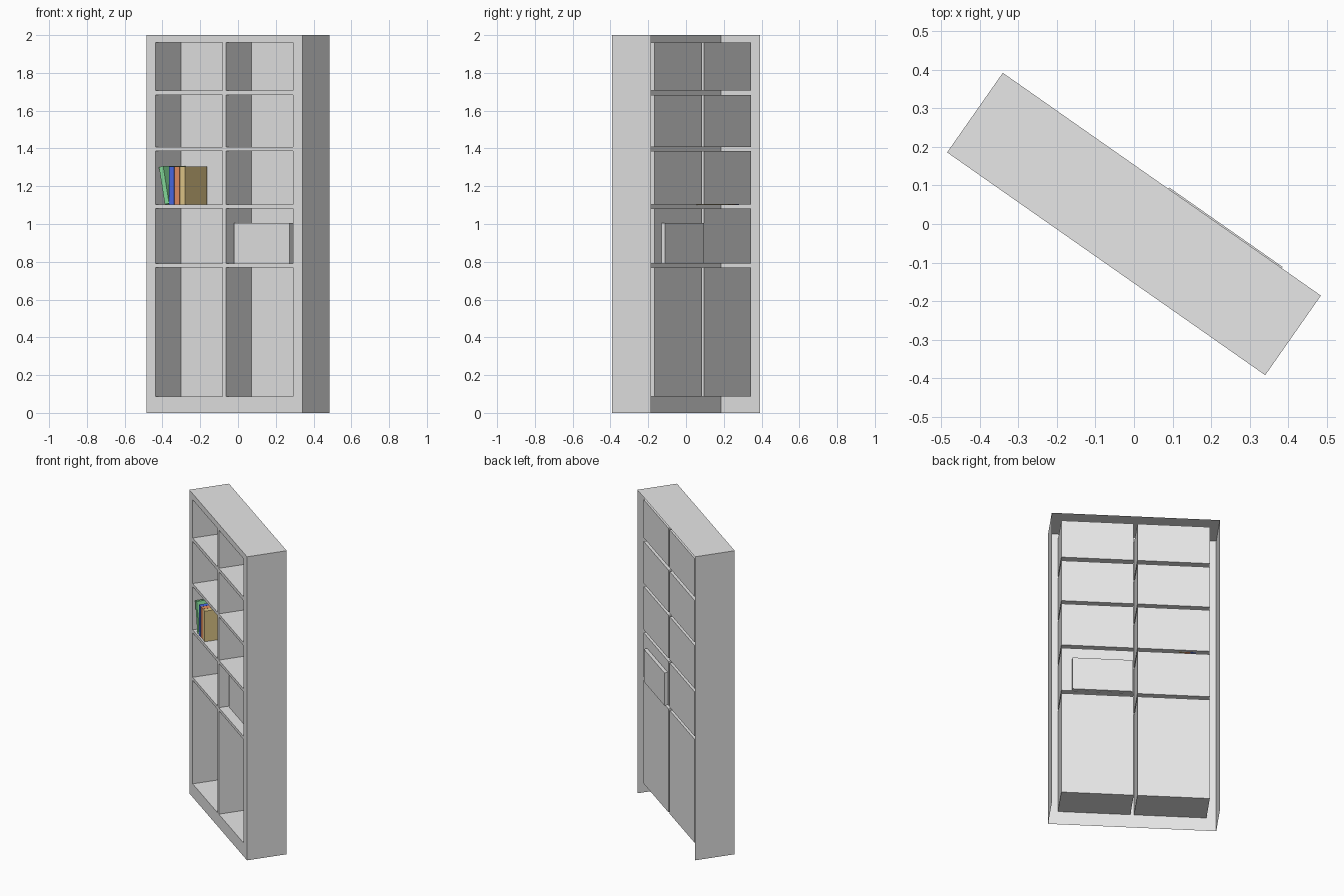
import bpy, bmesh, math
from mathutils import Matrix

if "Cube" in bpy.data.objects:
    bpy.data.objects.remove(bpy.data.objects["Cube"])

W, D, H = 0.504, 0.126, 2.0          # half width, half depth, height
BACK = 0.108                         # depth of the niche backs
TURN = Matrix.Rotation(math.radians(-35), 4, 'Z')
COLS = [(-0.445, -0.011), (0.011, 0.445)]
ROWS = [(0.088, 0.769), (0.79, 1.082), (1.103, 1.387), (1.408, 1.684), (1.708, 1.96)]


def material(name, rgb):
    m = bpy.data.materials.new(name)
    m.diffuse_color = (*rgb, 1)
    m.use_nodes = True
    m.node_tree.nodes["Principled BSDF"].inputs["Base Color"].default_value = m.diffuse_color
    return m


GREY = material("light_grey", (0.8, 0.8, 0.8))
GREEN = material("book_green", (0.25, 0.76, 0.34))
BLUE = material("book_blue", (0.07, 0.15, 0.80))
ORANGE = material("book_orange", (0.85, 0.30, 0.13))
TAN = material("book_tan", (0.78, 0.60, 0.26))


def finish(bm, name, mat):
    bm.transform(TURN)
    me = bpy.data.meshes.new(name)
    bm.to_mesh(me)
    bm.free()
    me.materials.append(mat)
    ob = bpy.data.objects.new(name, me)
    bpy.context.collection.objects.link(ob)
    return ob


def quad(bm, *pts):
    bm.faces.new([bm.verts.new(p) for p in pts])


def box(name, u, v, z, mat, lean=0.0):
    """Box from ranges; lean tilts it about its lower left edge."""
    bm = bmesh.new()
    bmesh.ops.create_cube(bm, size=1)
    for p in bm.verts:
        p.co = [r[0] if c < 0 else r[1] for c, r in zip(p.co, (u, v, z))]
    pivot = Matrix.Translation((u[0], 0, z[0]))
    bm.transform(pivot @ Matrix.Rotation(math.radians(-lean), 4, 'Y') @ pivot.inverted())
    return finish(bm, name, mat)


# Front frame: grid of faces with the niche openings left out
bm = bmesh.new()
us = [-W] + [c for col in COLS for c in col] + [W]
zs = [0] + [r for row in ROWS for r in row] + [H]
for i in range(len(us) - 1):
    for j in range(len(zs) - 1):
        if i % 2 and j % 2:
            continue
        a, b, c, d = us[i], us[i + 1], zs[j], zs[j + 1]
        quad(bm, (a, -D, c), (b, -D, c), (b, -D, d), (a, -D, d))
bmesh.ops.remove_doubles(bm, verts=bm.verts, dist=1e-5)
finish(bm, "front_frame", GREY)

# Outer sides and top; the back and bottom are open
bm = bmesh.new()
quad(bm, (-W, D, 0), (-W, -D, 0), (-W, -D, H), (-W, D, H))
quad(bm, (W, -D, 0), (W, D, 0), (W, D, H), (W, -D, H))
quad(bm, (-W, -D, H), (W, -D, H), (W, D, H), (-W, D, H))
bmesh.ops.remove_doubles(bm, verts=bm.verts, dist=1e-5)
finish(bm, "outer_case", GREY)

# Niches: thin trays open to the front
for i, (a, b) in enumerate(COLS):
    for j, (c, d) in enumerate(ROWS):
        bm = bmesh.new()
        quad(bm, (a, BACK, c), (b, BACK, c), (b, BACK, d), (a, BACK, d))
        quad(bm, (a, -D, c), (a, BACK, c), (a, BACK, d), (a, -D, d))
        quad(bm, (b, BACK, c), (b, -D, c), (b, -D, d), (b, BACK, d))
        quad(bm, (a, -D, c), (b, -D, c), (b, BACK, c), (a, BACK, c))
        quad(bm, (a, BACK, d), (b, BACK, d), (b, -D, d), (a, -D, d))
        bmesh.ops.remove_doubles(bm, verts=bm.verts, dist=1e-5)
        finish(bm, f"niche_{i}_{j}", GREY)

# Storage box, poking slightly through the back
box("storage_box", (0.02, 0.38), (-0.066, 0.13), (0.791, 1.006), GREY)

# Books
box("leaning_book", (-0.3915, -0.364), (-0.116, 0.088), (1.104, 1.305), GREEN, 10.9)
box("blue_book", (-0.3635, -0.332), (-0.116, 0.088), (1.101, 1.304), BLUE)
box("orange_book", (-0.330, -0.297), (-0.114, 0.088), (1.101, 1.304), ORANGE)
box("tan_book", (-0.295, -0.262), (-0.116, 0.088), (1.101, 1.304), TAN)
